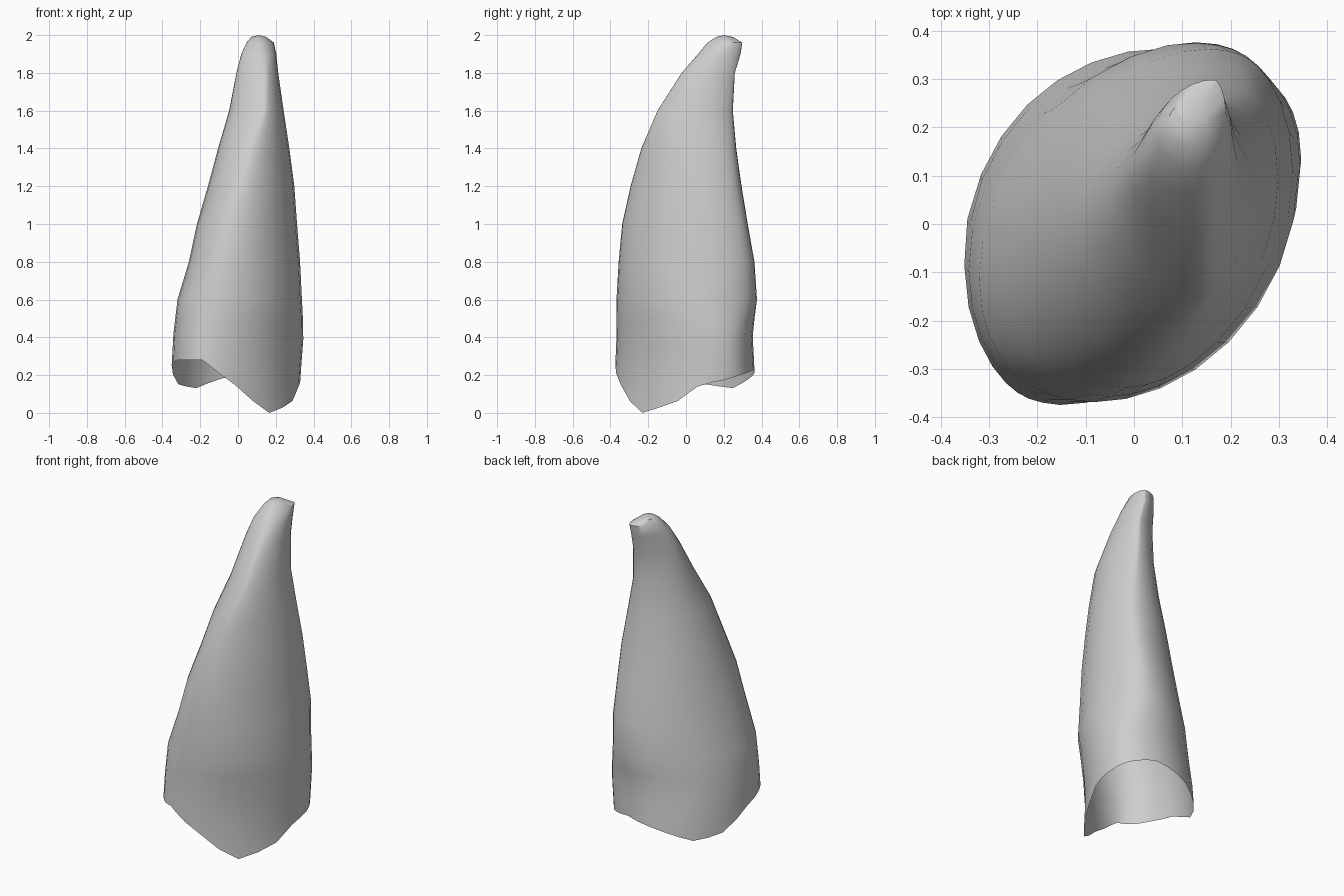
import bpy
import bmesh
from math import sin, cos, radians, degrees, atan2, pi

cube = bpy.data.objects.get("Cube")
if cube:
    bpy.data.objects.remove(cube, do_unlink=True)

SIDES = 32

# Horn outline: height, then the reach of the section in eight compass
# directions, turning from +x through +y
SECTIONS = [
    (0, .33, .38, .37, .33, .35, .4, .38, .27),
    (.2, .345, .39, .37, .325, .36, .415, .39, .255),
    (.42, .36, .4, .36, .295, .35, .4, .38, .275),
    (.6, .35, .4, .39, .27, .335, .38, .38, .3),
    (.8, .34, .4, .375, .235, .275, .33, .37, .29),
    (1, .32, .38, .335, .205, .23, .285, .35, .285),
    (1.2, .305, .355, .3, .175, .17, .215, .305, .265),
    (1.4, .275, .325, .27, .14, .115, .145, .245, .245),
    (1.6, .245, .295, .255, .11, .06, .04, .16, .21),
    (1.8, .22, .295, .27, .1, .025, -.055, .035, .115),
    (1.9, .205, .315, .295, .12, -.01, -.1, -.06, .055),
    (1.96, .19, .33, .3, .125, -.04, -.15, -.11, .015),
    (1.99, .15, .265, .25, .11, -.07, -.18, -.16, -.025),
]

# Wavy open rim: angle in degrees, height
RIM = [
    (0, .07), (14, .15), (30, .17), (45, .2), (68, .23), (100, .19),
    (133, .13), (162, .15), (195, .26), (218, .28), (242, .28),
    (260, .18), (284, .06), (302, 0), (315, 0), (340, .04), (360, .07),
]


def lookup(table, key):
    """Linear interpolation of the rows of a table by their first column."""
    for low, high in zip(table, table[1:]):
        if key <= high[0]:
            f = (key - low[0]) / (high[0] - low[0])
            return [a + (b - a) * f for a, b in zip(low[1:], high[1:])]
    return list(table[-1][1:])


def wall_point(t, z):
    """Point where the smooth outline at height z faces direction t."""
    reach = lookup(SECTIONS, z)
    h = sum(reach) / 8
    slope = 0
    for order, weight in ((1, 1), (2, 1), (3, .7)):
        for k, r in enumerate(reach):
            phase = order * (t - k * pi / 4)
            h += weight * r * cos(phase) / 4
            slope -= weight * order * r * sin(phase) / 4
    return h * cos(t) - slope * sin(t), h * sin(t) + slope * cos(t), z


def rim_height(t):
    """Height of the open edge below the wall that faces direction t."""
    x, y, _ = wall_point(t, .2)
    return lookup(RIM, degrees(atan2(y, x)) % 360)[0]


# Horn shell, open at the rim and closed at the tip
bm = bmesh.new()
angles = [radians(i * 360 / SIDES) for i in range(SIDES)]
rings = []
for blend in (0, .33, .67):
    ring = []
    for a in angles:
        rim = rim_height(a)
        ring.append(bm.verts.new(wall_point(a, rim + (0.5 - rim) * blend)))
    rings.append(ring)
for z in [0.5] + [row[0] for row in SECTIONS[3:]]:
    rings.append([bm.verts.new(wall_point(a, z)) for a in angles])

for lower, upper in zip(rings, rings[1:]):
    for i in range(SIDES):
        j = (i + 1) % SIDES
        bm.faces.new((lower[i], lower[j], upper[j], upper[i]))

# Rounded tip
tip = bm.verts.new((.11, .2, 2))
for i in range(SIDES):
    bm.faces.new((rings[-1][i], rings[-1][(i + 1) % SIDES], tip))

mesh = bpy.data.meshes.new("horn")
bm.to_mesh(mesh)
bm.free()
horn = bpy.data.objects.new("horn", mesh)
bpy.context.collection.objects.link(horn)

# Plain grey colour
grey = bpy.data.materials.new("light grey")
grey.use_nodes = True
colour = (0.62, 0.615, 0.615, 1)
grey.diffuse_color = colour
grey.node_tree.nodes["Principled BSDF"].inputs["Base Color"].default_value = colour
mesh.materials.append(grey)

bpy.ops.object.select_all(action='DESELECT')
horn.select_set(True)
bpy.context.view_layer.objects.active = horn
bpy.ops.object.shade_smooth_by_angle(angle=radians(40))
